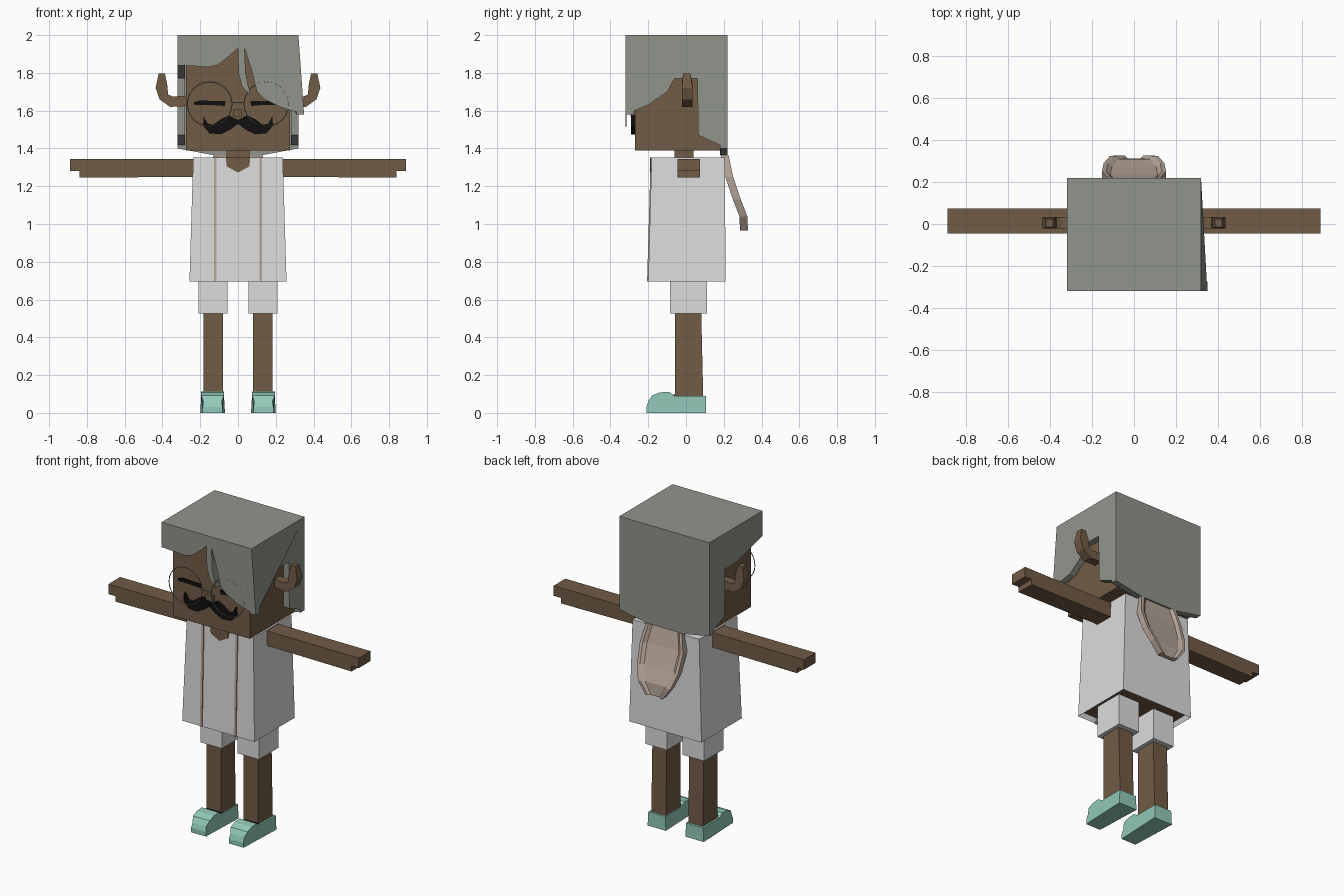
import bpy, bmesh, math
from mathutils import Vector

old = bpy.data.objects.get("Cube")
if old:
    bpy.data.objects.remove(old, do_unlink=True)


def material(name, rgb):
    m = bpy.data.materials.new(name)
    m.use_nodes = True
    m.diffuse_color = (*rgb, 1)
    bsdf = m.node_tree.nodes["Principled BSDF"]
    bsdf.inputs["Base Color"].default_value = (*rgb, 1)
    bsdf.inputs["Roughness"].default_value = 0.9
    return m


SKIN = material("brown skin", (0.165, 0.106, 0.06))
HAIR = material("grey hair", (0.28, 0.30, 0.26))
WHITE = material("white cloth", (0.72, 0.72, 0.72))
TAN = material("tan lining", (0.47, 0.38, 0.32))
TEAL = material("teal shoe", (0.29, 0.59, 0.49))
BLACK = material("black", (0.005, 0.005, 0.005))


def finish(name, bm, *mats):
    bmesh.ops.recalc_face_normals(bm, faces=bm.faces[:])
    me = bpy.data.meshes.new(name)
    bm.to_mesh(me)
    bm.free()
    for m in mats:
        me.materials.append(m)
    ob = bpy.data.objects.new(name, me)
    bpy.context.collection.objects.link(ob)
    return ob


def loft(bm, rings):
    """Skin closed rings of equal length and cap both ends."""
    rows = [[bm.verts.new(p) for p in ring] for ring in rings]
    n = len(rows[0])
    for a, b in zip(rows, rows[1:]):
        for i in range(n):
            j = (i + 1) % n
            bm.faces.new((a[i], a[j], b[j], b[i]))
    bm.faces.new(rows[0])
    bm.faces.new(rows[-1])


def prism(name, pts, axis, lo, hi, mat, edit=None):
    """Extrude a 2D outline along x (pts are y,z) or y (pts are x,z)."""
    bm = bmesh.new()
    place = (lambda p, d: (d, *p)) if axis == "x" else (lambda p, d: (p[0], d, p[1]))
    loft(bm, [[place(p, d) for p in pts] for d in (lo, hi)])
    if edit:
        for v in bm.verts:
            edit(v.co)
    return finish(name, bm, mat)


def block(name, z0, r0, z1, r1, mat, *extra):
    """Tapered box; each rect is (x0, x1, y0, y1)."""
    bm = bmesh.new()
    loft(bm, [[(a, c, z), (b, c, z), (b, d, z), (a, d, z)]
              for z, (a, b, c, d) in ((z0, r0), (z1, r1))])
    return finish(name, bm, mat, *extra)


def box(name, x0, x1, y0, y1, z0, z1, mat):
    return block(name, z0, (x0, x1, y0, y1), z1, (x0, x1, y0, y1), mat)


def sided(s, a, b):
    return (a, b) if s > 0 else (-b, -a)


# Head, neck and nose
box("head", -0.275, 0.275, -0.27, 0.19, 1.39, 1.95, SKIN)
box("neck", -0.06, 0.06, -0.06, 0.04, 1.3, 1.4, SKIN)
box("nose", -0.025, 0.022, -0.295, -0.26, 1.57, 1.605, SKIN)

# Hair: crown, back, two sides and a parted fringe
box("hair_crown", -0.32, 0.32, -0.32, 0.22, 1.95, 2.0, HAIR)
prism("hair_back", [(-0.32, 2), (0.32, 2), (0.32, 1.40), (0.13, 1.365),
                    (-0.13, 1.365), (-0.32, 1.40)], "y", 0.18, 0.22, HAIR)
side_back = [(-0.32, 2), (0.22, 2), (0.22, 1.40), (0.065, 1.47), (0.06, 1.77)]


def flare(co):
    if co.y < -0.3 and co.z < 1.7:
        co.x += 0.03


prism("hair_side_left", side_back + [(-0.06, 1.77), (-0.1, 1.70), (-0.2, 1.63),
                                     (-0.32, 1.58)], "x", 0.28, 0.32, HAIR, flare)
prism("hair_side_right", side_back + [(-0.06, 1.77), (-0.32, 1.84)],
      "x", -0.32, -0.28, HAIR)
prism("fringe", [(-0.32, 2), (0.32, 2), (0.32, 1.9), (0.35, 1.58), (0.22, 1.62),
                 (0.14, 1.66), (0.1, 1.7), (0.07, 1.82), (0.035, 1.93),
                 (0.04, 1.8), (0.065, 1.68), (0.02, 1.73), (0.002, 1.8),
                 (0, 1.93), (-0.07, 1.87), (-0.11, 1.84), (-0.16, 1.83),
                 (-0.22, 1.835), (-0.32, 1.84)], "y", -0.32, -0.275, HAIR)

# Moustache and closed eyes
half = [(0.05, 1.575), (0.09, 1.555), (0.13, 1.525), (0.16, 1.53), (0.182, 1.57),
        (0.185, 1.52), (0.15, 1.48), (0.09, 1.475), (0.04, 1.5)]
prism("moustache", [(0, 1.55)] + half + [(0, 1.53)]
      + [(-x, z) for x, z in reversed(half)], "y", -0.29, -0.265, BLACK)
for s, side in ((1, "left"), (-1, "right")):
    eye = [(0.07, 1.625), (0.14, 1.63), (0.23, 1.63), (0.235, 1.645),
           (0.2, 1.655), (0.12, 1.65), (0.065, 1.65)]
    prism("eye_" + side, [(s * x, z) for x, z in eye], "y", -0.277, -0.268, BLACK)

    # Wire glasses
    bpy.ops.mesh.primitive_torus_add(major_radius=0.118, minor_radius=0.0028,
                                     major_segments=24, minor_segments=6,
                                     location=(s * 0.15, -0.318, 1.635),
                                     rotation=(math.pi / 2, 0, 0))
    rim = bpy.context.object
    rim.name = "glasses_rim_" + side
    rim.data.materials.append(HAIR)

    # Curved pointed ears, thinner at the tip
    def thin(co):
        if co.z > 1.77:
            co.y *= 0.7
    ear = [(0.26, 1.625), (0.36, 1.62), (0.415, 1.66), (0.436, 1.72), (0.42, 1.797),
           (0.387, 1.797), (0.375, 1.74), (0.37, 1.685), (0.345, 1.675), (0.26, 1.68)]
    prism("ear_" + side, [(s * x, z) for x, z in ear], "y", -0.022, 0.034, SKIN, thin)

    # Arm with stepped hand
    arm = [(0.22, 1.345), (0.89, 1.345), (0.89, 1.28), (0.84, 1.28),
           (0.84, 1.245), (0.22, 1.25)]
    prism("arm_" + side, [(s * x, z) for x, z in arm], "y", -0.045, 0.073, SKIN)

    # Shorts, leg and shoe
    box("shorts_" + side, *sided(s, 0.055, 0.208), -0.085, 0.112, 0.525, 0.76, WHITE)
    lx = sided(s, 0.08, 0.183)
    block("leg_" + side, 0.05, (*lx, -0.057, 0.092), 0.56, (*lx, -0.057, 0.08), SKIN)

    def toe(co, s=s):
        mid = s * 0.135
        if co.y < -0.19:
            co.x = mid + (co.x - mid) * 0.8
        if co.z > 0.05:
            co.x = mid + (co.x - mid) * 0.92
    shoe = [(0.105, 0), (0.105, 0.09), (-0.06, 0.09), (-0.09, 0.112), (-0.14, 0.108),
            (-0.18, 0.092), (-0.2, 0.06), (-0.21, 0.03), (-0.21, 0)]
    prism("shoe_" + side, shoe, "x", *sided(s, 0.069, 0.2), TEAL, toe)
    box("shoe_opening_" + side, *sided(s, 0.082, 0.181), -0.075, -0.055,
        0.088, 0.098, BLACK)

    # Lining showing along the coat's open edges
    e = sided(s, 0.113, 0.128)
    block("coat_edge_" + side, 0.695, (*e, -0.206, -0.19),
          1.352, (*e, -0.187, -0.17), TAN)

# Glasses bridge
box("glasses_bridge", -0.033, 0.033, -0.321, -0.315, 1.64, 1.646, HAIR)

# Coat, hollowed from below to show the body
coat = block("coat", 0.695, (-0.257, 0.257, -0.2, 0.21),
             1.352, (-0.237, 0.237, -0.182, 0.205), WHITE, SKIN)
bm = bmesh.new()
bm.from_mesh(coat.data)
under = min(bm.faces, key=lambda f: f.calc_center_median().z)
bmesh.ops.inset_region(bm, faces=[under], thickness=0.018)
bmesh.ops.translate(bm, verts=under.verts[:], vec=Vector((0, 0, 0.03)))
under.material_index = 1
bm.to_mesh(coat.data)
bm.free()
prism("open_neck", [(-0.065, 1.353), (0.065, 1.353), (0.06, 1.305), (0, 1.272),
                    (-0.06, 1.305)], "y", -0.19, -0.17, SKIN)

# Hanging hood: a bent tray with a raised rim
rings = []
for z, w, y in ((1.365, 0.13, 0.225), (1.25, 0.153, 0.25), (1.13, 0.145, 0.29),
                (1.04, 0.115, 0.325), (0.965, 0.06, 0.328)):
    r = min(0.02, w * 0.25)
    right = [(w, y - 0.042), (w, y), (w - r, y), (w - 2 * r, y - 0.015)]
    rings.append([(x, d, z) for x, d in right]
                 + [(-x, d, z) for x, d in reversed(right)])
bm = bmesh.new()
loft(bm, rings)
finish("hood", bm, TAN)
